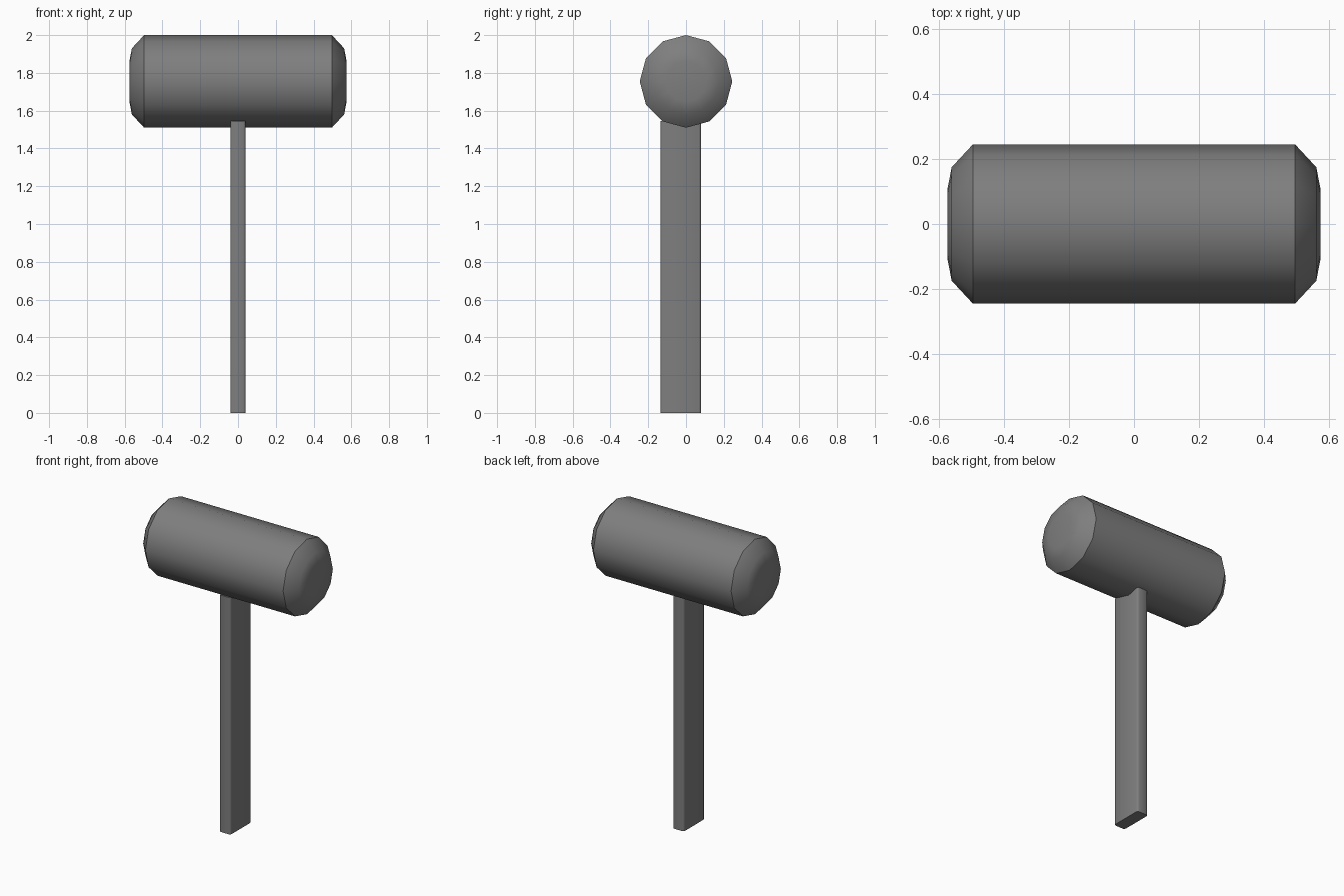
import bpy, bmesh, math

cube = bpy.data.objects.get("Cube")
if cube:
    bpy.data.objects.remove(cube, do_unlink=True)

grey = bpy.data.materials.new("mid grey")
grey.use_nodes = True
GREY = (0.21, 0.21, 0.21, 1.0)
grey.diffuse_color = GREY
grey.node_tree.nodes["Principled BSDF"].inputs["Base Color"].default_value = GREY


def finish(name, bm, angle):
    """Turn a bmesh into a shaded, coloured object."""
    bmesh.ops.recalc_face_normals(bm, faces=bm.faces)
    mesh = bpy.data.meshes.new(name)
    bm.to_mesh(mesh)
    bm.free()
    mesh.materials.append(grey)
    obj = bpy.data.objects.new(name, mesh)
    bpy.context.collection.objects.link(obj)
    bpy.ops.object.select_all(action="DESELECT")
    obj.select_set(True)
    bpy.context.view_layer.objects.active = obj
    bpy.ops.object.shade_smooth_by_angle(angle=math.radians(angle))
    return obj


# Mallet head: twelve-sided barrel along x with rounded ends
SIDES, HEAD_Z = 12, 1.755
half = [(0.497, 0.245), (0.562, 0.175), (0.575, 0.107)]
profile = [(-x, r) for x, r in reversed(half)] + half
bm = bmesh.new()
rings = []
for x, r in profile:
    angles = [math.tau * i / SIDES for i in range(SIDES)]
    rings.append([bm.verts.new((x, r * math.sin(a), HEAD_Z + r * math.cos(a)))
                  for a in angles])
for a, b in zip(rings, rings[1:]):
    for i in range(SIDES):
        j = (i + 1) % SIDES
        bm.faces.new((a[i], a[j], b[j], b[i]))
for ring in (rings[0], rings[-1]):
    bm.faces.new(ring)
finish("mallet_head", bm, 40)

# Handle: flat upright bar with softened upright edges
bm = bmesh.new()
bmesh.ops.create_cube(bm, size=1)
for v in bm.verts:
    v.co.x *= 0.08
    v.co.y = v.co.y * 0.215 - 0.0275
    v.co.z = (v.co.z + 0.5) * 1.545
upright = [e for e in bm.edges if abs(e.verts[0].co.z - e.verts[1].co.z) > 1]
bmesh.ops.bevel(bm, geom=upright, offset=0.012, segments=2, profile=0.5,
                affect="EDGES")
finish("handle", bm, 50)
